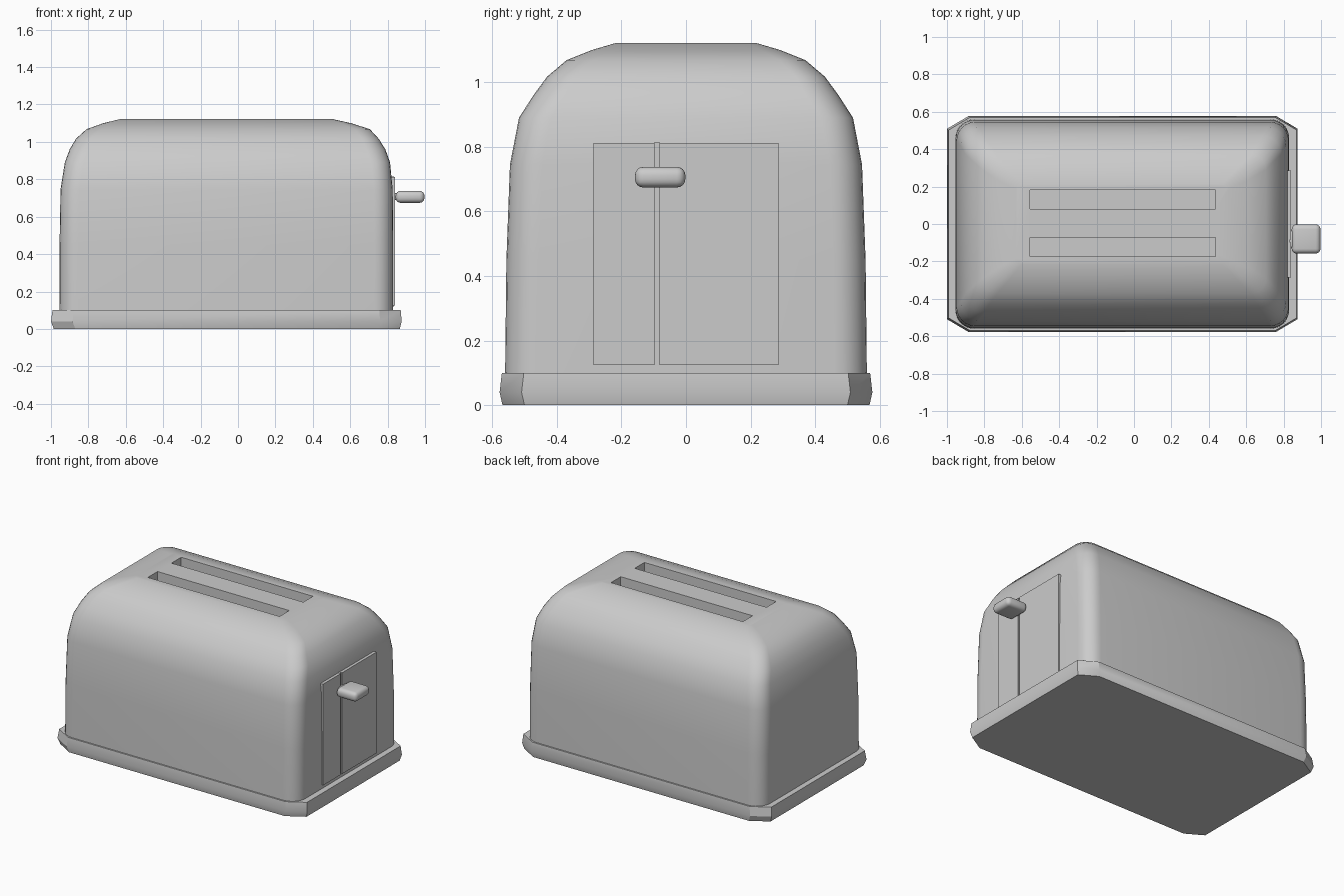
import bpy, bmesh, math

if "Cube" in bpy.data.objects:
    bpy.data.objects.remove(bpy.data.objects["Cube"])


def finish(name, bm, angle=35):
    bmesh.ops.recalc_face_normals(bm, faces=bm.faces)
    me = bpy.data.meshes.new(name)
    bm.to_mesh(me)
    bm.free()
    ob = bpy.data.objects.new(name, me)
    bpy.context.collection.objects.link(ob)
    if angle:
        shade(ob, angle)
    return ob


def shade(ob, angle):
    bpy.ops.object.select_all(action='DESELECT')
    ob.select_set(True)
    bpy.context.view_layer.objects.active = ob
    bpy.ops.object.shade_smooth_by_angle(angle=math.radians(angle))


def loft(name, rings, angle=35):
    bm = bmesh.new()
    loops = [[bm.verts.new(p) for p in ring] for ring in rings]
    n = len(loops[0])
    for a, b in zip(loops, loops[1:]):
        for i in range(n):
            j = (i + 1) % n
            bm.faces.new((a[i], a[j], b[j], b[i]))
    bm.faces.new(loops[0][::-1])
    bm.faces.new(loops[-1])
    return finish(name, bm, angle)


def rounded_rect(x0, x1, h, rx, ry, z, seg):
    pts = []
    for k, (cx, cy) in enumerate([(x1 - rx, h - ry), (x0 + rx, h - ry),
                                  (x0 + rx, ry - h), (x1 - rx, ry - h)]):
        for s in range(seg + 1):
            a = math.pi / 2 * (k + s / seg)
            pts.append((cx + rx * math.cos(a), cy + ry * math.sin(a), z))
    return pts


def box(name, lo, hi, bevel=0, segments=1, angle=35):
    bm = bmesh.new()
    bmesh.ops.create_cube(bm, size=1)
    for v in bm.verts:
        v.co = [(lo[i] + hi[i]) / 2 + v.co[i] * (hi[i] - lo[i]) for i in range(3)]
    if bevel:
        bmesh.ops.bevel(bm, geom=bm.edges[:], offset=bevel, segments=segments,
                        profile=0.5, affect='EDGES')
    return finish(name, bm, angle)


# base plate with clipped corners
loft("base_plate", [rounded_rect(x0, x1, h, 0.115, 0.068, z, 1) for z, x0, x1, h in [
    (0.0, -0.985, 0.865, 0.568), (0.04, -1.0, 0.875, 0.577), (0.1, -0.992, 0.87, 0.570)]], 30)

# domed shell: z, left x, right x, half depth, corner radius
profile = [(0.09, -0.955, 0.83, 0.560, 0.10), (0.45, -0.954, 0.83, 0.556, 0.10),
           (0.745, -0.949, 0.827, 0.545, 0.10), (0.89, -0.926, 0.813, 0.517, 0.10),
           (0.96, -0.90, 0.788, 0.472, 0.10), (1.017, -0.866, 0.752, 0.43, 0.09),
           (1.068, -0.81, 0.705, 0.37, 0.08), (1.10, -0.72, 0.605, 0.29, 0.06),
           (1.122, -0.63, 0.505, 0.215, 0.03)]
shell = loft("shell", [rounded_rect(x0, x1, h, r, r, z, 6)
                       for z, x0, x1, h, r in profile], None)

# bread slots cut in the top
for i, y in enumerate((-0.123, 0.131)):
    cutter = box("slot_cutter_%d" % i, (-0.555, y - 0.052, 0.5), (0.435, y + 0.052, 1.3), angle=None)
    mod = shell.modifiers.new("slot", 'BOOLEAN')
    mod.operation = 'DIFFERENCE'
    mod.solver = 'EXACT'
    mod.object = cutter
    bpy.context.view_layer.objects.active = shell
    bpy.ops.object.modifier_apply(modifier=mod.name)
    bpy.data.objects.remove(cutter)
shade(shell, 35)

# control panel in two halves, with the lever track between them
box("panel_left", (0.78, -0.286, 0.125), (0.84, -0.098, 0.812))
box("panel_right", (0.78, -0.082, 0.125), (0.84, 0.286, 0.812))
box("lever_track", (0.78, -0.098, 0.12), (0.833, -0.082, 0.815))

# lever: rounded paddle on a slimmer neck
box("lever_neck", (0.81, -0.125, 0.69), (0.88, -0.035, 0.726), 0.01, 2)
box("lever_paddle", (0.843, -0.158, 0.674), (0.997, -0.002, 0.738), 0.026, 4, 60)
